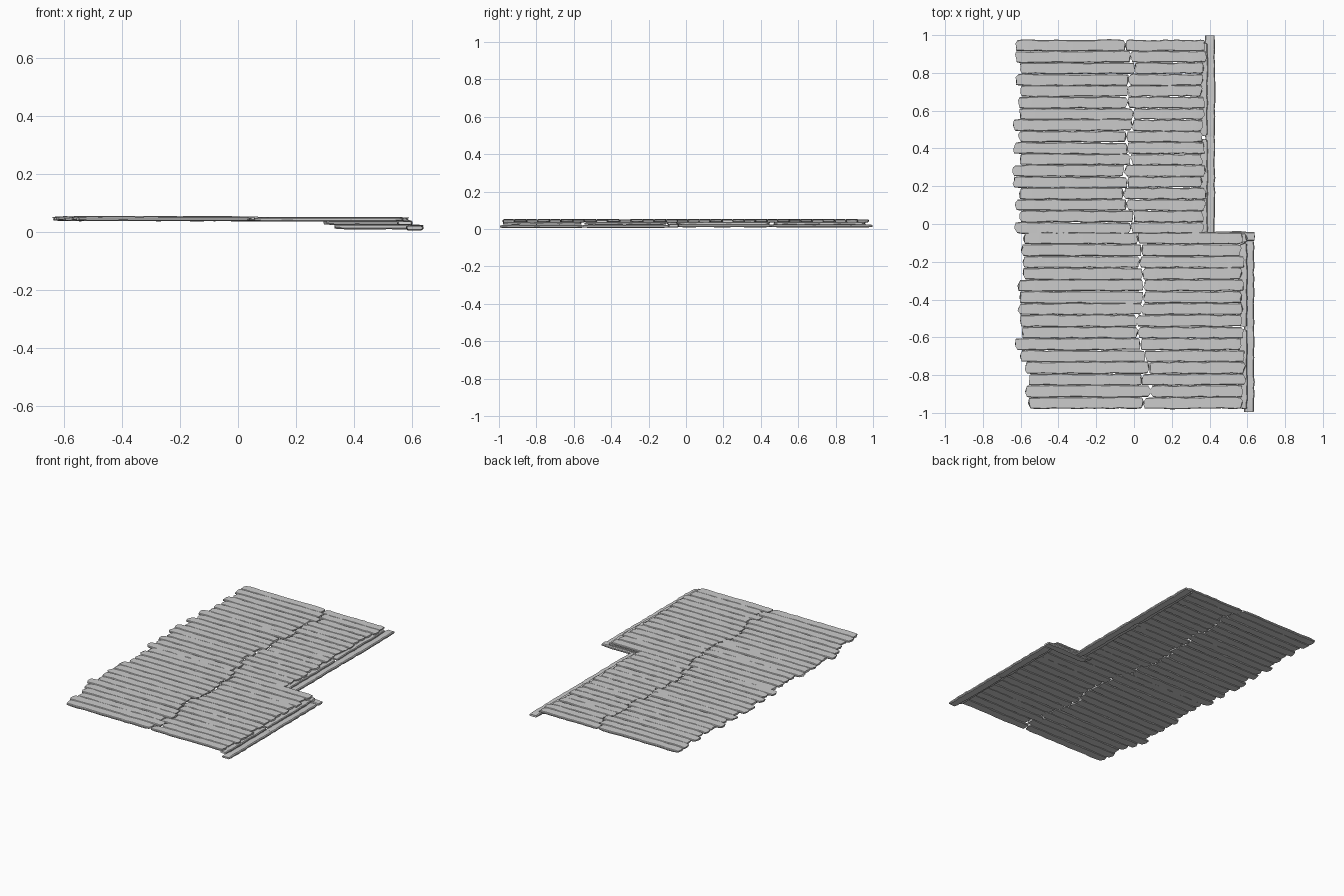
import bpy, bmesh, math, random
from mathutils import Vector

if "Cube" in bpy.data.objects:
    bpy.data.objects.remove(bpy.data.objects["Cube"])

random.seed(7)
J = random.uniform


def board(name, start, end, width, z0, z1, wobble=0.003, torn=0.012, segs=14):
    """Weathered board: chamfered section swept along a line, worn edges, ragged ends."""
    a, b = Vector(start), Vector(end)
    d = b - a
    length = d.length
    d.normalize()
    side = Vector((-d.y, d.x))
    h = width / 2
    t = z1 - z0
    c = t * 0.28
    # cross-section: offset across, height
    prof = [(-h + c, 0), (0, 0), (h - c, 0), (h, c), (h, t - c), (h - c, t),
            (h * .4, t), (-h * .3, t), (-h + c, t), (-h, t - c), (-h, c)]
    bm = bmesh.new()
    rings = []
    ends = [[J(0, torn) for _ in range(5)] for _ in range(2)]
    for i in range(segs + 1):
        f = i / segs
        left, right = J(-wobble, wobble), J(-wobble, wobble)
        lift = J(-.0006, .0006)
        tip = i in (0, segs)
        ring = []
        for u, w in prof:
            k = u / h
            s = f * length
            if tip:
                table = ends[0 if i == 0 else 1]
                cut = table[min(4, int((k + 1) * 2.49))] + torn * .5 * k * k
                s += cut if i == 0 else -cut
                u *= .93
                w = t * .5 + (w - t * .5) * .7
            else:
                u += right if k > .5 else left if k < -.5 else 0
            p = a + d * s + side * u
            ring.append(bm.verts.new((p.x, p.y, z0 + w + lift)))
        rings.append(ring)
    n = len(prof)
    for r, q in zip(rings, rings[1:]):
        for k in range(n):
            bm.faces.new((r[k], r[(k + 1) % n], q[(k + 1) % n], q[k]))
    bm.faces.new(rings[0])
    bm.faces.new(rings[-1])
    bmesh.ops.recalc_face_normals(bm, faces=bm.faces)
    me = bpy.data.meshes.new(name)
    bm.to_mesh(me)
    bm.free()
    ob = bpy.data.objects.new(name, me)
    bpy.context.collection.objects.link(ob)
    return ob


def deck(name, top, bottom, lefts, joint, right):
    """Rows of planks, each row made of two lengths meeting near the joint."""
    pitch = (top - bottom) / len(lefts)
    for i, x0 in enumerate(lefts):
        y = top - pitch * (i + .5)
        z = .0365 + (i % 2) * .0015
        xj = joint + J(-.04, .04)
        x1 = right - J(0, .025)
        wide = pitch * (1.03 if i % 2 else .99)
        board(f"{name}_plank_left_{i}", (x0, y), (xj, y + J(-.003, .003)),
              wide, z, z + .0150)
        board(f"{name}_plank_right_{i}", (xj - .008, y), (x1, y + J(-.002, .002)),
              wide * .99, z - .001, z + .0125)


# Deck planks, narrow section then wide section
deck("narrow_deck", .975, -.05,
     [-.63, -.635, -.61, -.63, -.61, -.622, -.61, -.645, -.615, -.642, -.61,
      -.645, -.645, -.61, -.63, -.61, -.635], -.03, .387)
deck("wide_deck", -.045, -.98,
     [-.59, -.6, -.592, -.592, -.618, -.608, -.618, -.607, -.597, -.632,
      -.605, -.58, -.562, -.582, -.562], .06, .597)

# Upper joists directly under the plank ends
board("narrow_joist_a", (.366, .965), (.366, .46), .048, .023, .0375)
board("narrow_joist_b", (.366, .455), (.366, -.06), .048, .023, .0375)
board("wide_joist_a", (.575, -.10), (.575, -.55), .048, .023, .0375)
board("wide_joist_b", (.575, -.555), (.575, -.985), .048, .023, .0375)
board("cross_joist", (.29, -.073), (.602, -.073), .05, .023, .0375, segs=8)

# Lower edge beams that project past the deck
board("narrow_beam_a", (.402, 1.0), (.402, .455), .054, .008, .025, torn=.004)
board("narrow_beam_b", (.402, .465), (.402, -.05), .052, .009, .026, torn=.004)
board("wide_beam_a", (.609, -.09), (.609, -.555), .054, .006, .023, torn=.004)
board("wide_beam_b", (.609, -.545), (.609, -.997), .056, .005, .022, torn=.004)
board("cross_beam", (.33, -.066), (.641, -.066), .052, .008, .026, torn=.005, segs=8)

# Smooth shading with crisp edges
bpy.ops.object.select_all(action='SELECT')
bpy.context.view_layer.objects.active = bpy.context.selected_objects[0]
bpy.ops.object.shade_smooth_by_angle(angle=math.radians(30))
